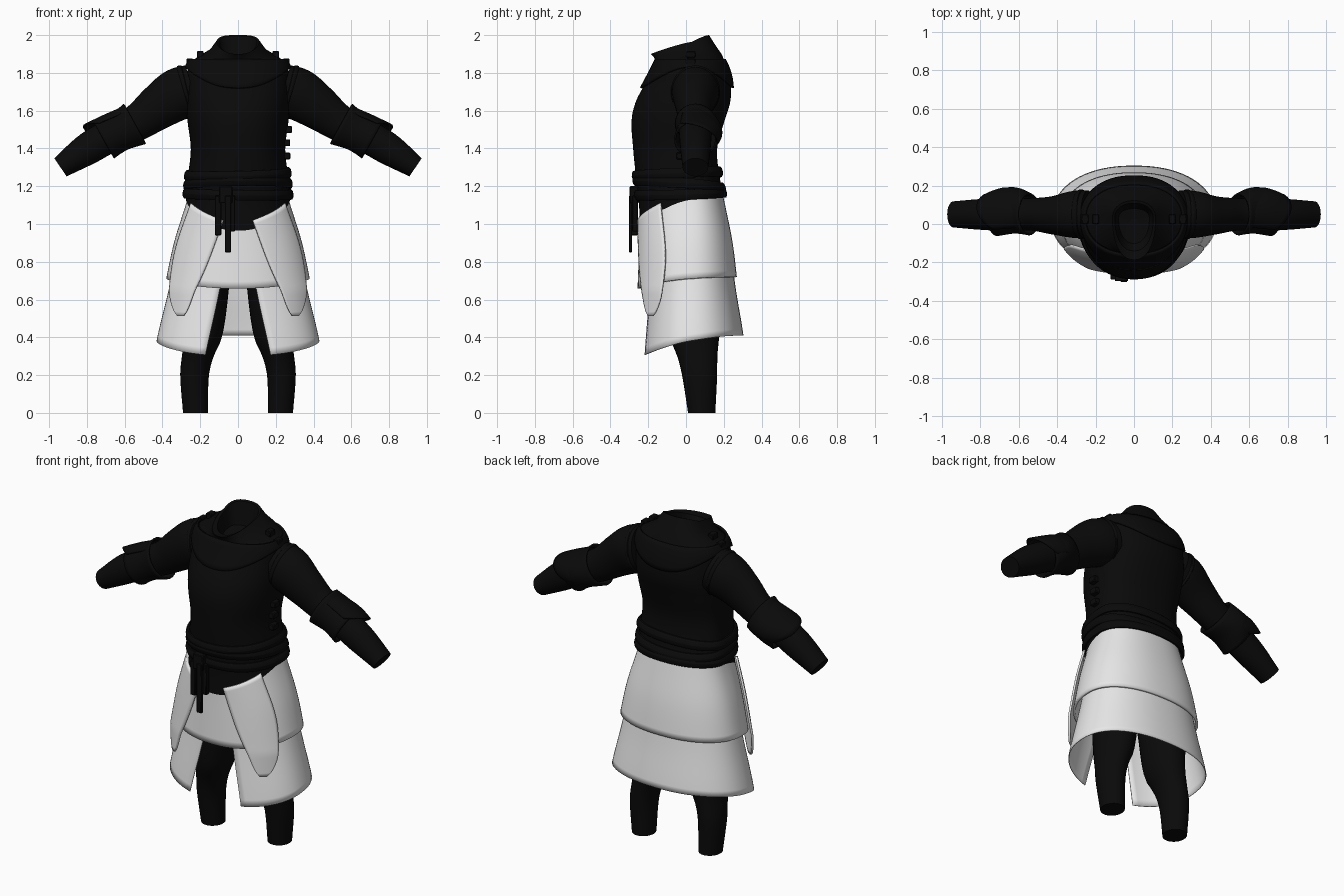
import bpy, bmesh, math
from math import sin, cos, pi

old = bpy.data.objects.get("Cube")
if old:
    bpy.data.objects.remove(old, do_unlink=True)


def material(name, rgb):
    m = bpy.data.materials.new(name)
    m.use_nodes = True
    m.diffuse_color = (*rgb, 1)
    bsdf = m.node_tree.nodes["Principled BSDF"]
    bsdf.inputs["Base Color"].default_value = (*rgb, 1)
    bsdf.inputs["Roughness"].default_value = 0.8
    return m


BLACK = material("black cloth", (0.003, 0.003, 0.003))
PALE = material("pale cloth", (0.8, 0.8, 0.8))
made = []


def finish(name, bm, mat, thick=0):
    bmesh.ops.recalc_face_normals(bm, faces=bm.faces)
    me = bpy.data.meshes.new(name)
    bm.to_mesh(me)
    bm.free()
    me.materials.append(mat)
    ob = bpy.data.objects.new(name, me)
    bpy.context.collection.objects.link(ob)
    if thick:
        mod = ob.modifiers.new("thickness", "SOLIDIFY")
        mod.thickness, mod.offset = thick, 0
    made.append(ob)
    return ob


def sheet(name, f, nu, nv, mat, closed=True, caps=False, thick=0):
    """Grid surface from f(u, v); u runs round the body when closed."""
    bm = bmesh.new()
    cols = nu if closed else nu + 1
    g = [[bm.verts.new(f(i / nu, j / nv)) for i in range(cols)] for j in range(nv + 1)]
    for j in range(nv):
        for i in range(nu):
            k = (i + 1) % cols
            bm.faces.new((g[j][i], g[j][k], g[j + 1][k], g[j + 1][i]))
    if caps:
        bm.faces.new(g[0])
        bm.faces.new(g[-1])
    return finish(name, bm, mat, thick)


def smooth(table, t):
    """Smooth interpolation of rows (t, values...)."""
    n = len(table)
    t = min(max(t, table[0][0]), table[-1][0])
    i = max(k for k in range(n - 1) if table[k][0] <= t)
    a, b = table[i], table[i + 1]
    p, q = table[max(i - 1, 0)], table[min(i + 2, n - 1)]
    h = b[0] - a[0]
    s = (t - a[0]) / h
    out = []
    for c in range(1, len(a)):
        ma = (b[c] - p[c]) / (b[0] - p[0]) * h
        mb = (q[c] - a[c]) / (q[0] - a[0]) * h
        out.append((2*s**3 - 3*s*s + 1)*a[c] + (s**3 - 2*s*s + s)*ma
                   + (3*s*s - 2*s**3)*b[c] + (s**3 - s*s)*mb)
    return out


def around(th, z, rx, yf, yb, grow=0.0):
    """Point on a body outline; angle 0 faces the front."""
    mid, p = 0.03, 0.9
    x = math.copysign(abs(sin(th)) ** p, sin(th)) * (rx + grow)
    c = abs(cos(th)) ** p
    y = mid - c * (mid - yf + grow) if cos(th) > 0 else mid + c * (yb - mid + grow)
    return (x, y, z)


def front(th, k):
    return ((1 + cos(th)) / 2) ** k


def mix(a, b, t):
    return a + (b - a) * t


# Outlines: height, half width, front y, back y
TORSO = [(0.95, .305, -.25, .22), (1.1, .278, -.248, .208), (1.25, .265, -.265, .178),
         (1.4, .25, -.28, .165), (1.55, .268, -.288, .205), (1.65, .275, -.265, .235),
         (1.75, .272, -.212, .235), (1.83, .265, -.17, .215), (1.87, .245, -.15, .195)]
UPPER = [(0.65, .385, -.25, .27), (0.9, .332, -.24, .24), (1.1, .27, -.232, .2), (1.17, .25, -.22, .185)]
LOWER = [(0.28, .445, -.235, .31), (0.4, .425, -.222, .303), (0.65, .365, -.195, .262), (0.85, .32, -.18, .235)]


def torso_at(th, z, grow=0.0):
    return around(th, z, *smooth(TORSO, z), grow)


# Tunic body, with a hem dipping at the front
def tunic(u, v):
    th = 2 * pi * u
    return torso_at(th, mix(1.15 - .185 * front(th, 3.2), 1.87, v))


sheet("tunic", tunic, 64, 28, BLACK)


# Shoulder mantle
def mantle(u, v):
    th = 2 * pi * u
    return torso_at(th, mix(1.83 - .11 * cos(th) ** 2, 1.87, v), .01)


sheet("mantle", mantle, 64, 6, BLACK, thick=.012)

# Collar, rising to the back and hollow inside: base z, front drop, outline
COLLAR = [(1.85, .01, .27, -.165, .212), (1.905, .05, .205, -.16, .185), (1.94, .06, .15, -.168, .16),
          (2.0, .1, .112, -.187, .122), (1.995, .1, .1, -.14, .108), (1.86, .02, .08, -.1, .08),
          (1.85, .01, .01, .01, .04)]


def collar(u, v):
    th = 2 * pi * u
    z, drop, *shape = COLLAR[round(v * 6)]
    return around(th, z - drop * front(th, 1.5), *shape)


sheet("collar", collar, 48, 6, BLACK, caps=True)

# Wrapped belts
for n, (z0, tilt) in enumerate([(1.265, .012), (1.21, -.012), (1.16, .015)]):
    def belt(u, v, z0=z0, tilt=tilt):
        th, a = 2 * pi * u, 2 * pi * v
        z = z0 - tilt * cos(th) + .008 * sin(th + n)
        return torso_at(th, z + .028 * sin(a), .008 + .014 * cos(a))
    sheet(f"belt_{n + 1}", belt, 56, 10, BLACK)


# Upper skirt with thick hem
def upper_skirt(u, v):
    th = 2 * pi * u
    z = mix(.718 - .06 * front(th, 3), 1.17, v)
    return around(th, z, *smooth(UPPER, z))


sheet("upper_skirt", upper_skirt, 64, 14, PALE, thick=.014)


# Lower skirt, split at the front
def lower_skirt(u, v):
    gap = mix(.36, .16, v)
    th = mix(gap, 2 * pi - gap, u)
    z = mix(.41 - .11 * front(th, 2), .85, v)
    return around(th, z, *smooth(LOWER, z))


sheet("lower_skirt", lower_skirt, 64, 14, PALE, closed=False, thick=.005)

# Pointed front flaps: distance down, inner angle, outer angle
FLAP = [(0, .21, 1.0), (.45, .40, 1.12), (.8, .59, 1.06), (.94, .68, .96), (1, .75, .86)]
# Arm: distance along, x, z, radius across, radius in y, y centre
ARM = [(0, .24, 1.71, .135, .125, .05), (.15, .32, 1.685, .138, .122, .05), (.3, .42, 1.62, .12, .1, .045),
       (.45, .53, 1.54, .098, .085, .05), (.65, .69, 1.46, .088, .085, .05), (.8, .8, 1.395, .084, .08, .05),
       (1, .94, 1.3, .058, .068, .05)]
# Leg: height, x, y, radius x, radius y
LEG = [(0, .225, .083, .066, .072), (.2, .23, .072, .076, .093), (.3, .213, .06, .084, .106),
       (.4, .185, .045, .1, .13), (.65, .167, .04, .118, .15), (1.0, .14, .02, .12, .17)]


def arm_point(t, ang, grow=0.0, back=0.0):
    x, z, rn, ry, yc = smooth(ARM, t)
    x2, z2 = smooth(ARM, min(t + .02, 1))[:2]
    x1, z1 = smooth(ARM, max(t - .02, 0))[:2]
    d = math.hypot(x2 - x1, z2 - z1)
    n = (rn + grow) * cos(ang)
    ry += grow + (back if sin(ang) > 0 else 0)
    return (x + n * (z1 - z2) / d, yc + ry * sin(ang), z + n * (x2 - x1) / d)


for side, s in (("left", 1), ("right", -1)):
    def flap(u, v):
        a, b = smooth(FLAP, v)
        th = mix(a, b, u)
        z = mix(1.02 + .09 * u, .512, v)
        x, y, z = around(th, z, *smooth(UPPER, z), .022)
        return (s * x, y, z)

    def sleeve(u, v):
        x, y, z = arm_point(v, 2 * pi * u)
        return (s * x, y, z)

    def elbow_cuff(u, v):
        # flared at both ends, with a bulge over the elbow
        flare = .004 + .03 * abs(v - .45) ** 1.3
        x, y, z = arm_point(mix(.47, .68, v), 2 * pi * u, flare + .006, .042 * sin(pi * v))
        return (s * x, y, z)

    def elbow_plate(u, v):
        ang = mix(-.75, 1.9, u)
        reach = 1 - .5 * abs(2 * u - 1) ** 2
        x, y, z = arm_point(mix(.5, .56 + .19 * reach, v), ang, .014 + .016 * v, .03 * sin(pi * v))
        return (s * x, y, z)

    def armhole(u, v):
        a = 2 * pi * v
        x, y, z = arm_point(.07 + .02 * sin(a), 2 * pi * u, .006 * cos(a))
        return (s * x, y, z)

    def leg(u, v):
        x, y, rx, ry = smooth(LEG, v)
        return (s * (x + rx * cos(2 * pi * u)), y + ry * sin(2 * pi * u), v)

    sheet(f"{side}_flap", flap, 14, 24, PALE, closed=False, thick=.012)
    sheet(f"{side}_sleeve", sleeve, 32, 28, BLACK, caps=True)
    sheet(f"{side}_elbow_cuff", elbow_cuff, 32, 10, BLACK, thick=.01)
    sheet(f"{side}_elbow_plate", elbow_plate, 16, 8, BLACK, closed=False, thick=.008)
    sheet(f"{side}_armhole_seam", armhole, 32, 8, BLACK)
    sheet(f"{side}_leg", leg, 28, 24, BLACK, caps=True)


def block(name, lo, hi):
    bm = bmesh.new()
    bmesh.ops.create_cube(bm, size=1)
    for v in bm.verts:
        v.co = [mix(a, b, c + .5) for a, b, c in zip(lo, hi, v.co)]
    bmesh.ops.bevel(bm, geom=bm.edges[:], offset=.004, segments=1, affect="EDGES")
    return finish(name, bm, BLACK)


# Belt knot and hanging ends
block("belt_knot", (-.1, -.298, 1.11), (-.03, -.25, 1.2))
block("short_belt_end", (-.122, -.29, .94), (-.088, -.255, 1.15))
block("long_belt_end", (-.07, -.303, .85), (-.036, -.285, 1.15))
block("middle_belt_end", (-.055, -.285, .96), (-.015, -.255, 1.15))

# Side buckles
for n, z in enumerate((1.36, 1.43, 1.5)):
    x = torso_at(pi / 2, z)[0]
    block(f"side_buckle_{n + 1}", (x - .02, -.05, z - .018), (x + .025, .0, z + .018))

# Shoulder studs at the mantle edge
for s in (1, -1):
    for x, z in ((.2, 1.9), (.255, 1.86)):
        block("mantle_stud", (s * x - .018, .0, z - .02), (s * x + .018, .05, z + .015))

# Smooth shading with crisp edges
bpy.ops.object.select_all(action="DESELECT")
for ob in made:
    ob.select_set(True)
bpy.context.view_layer.objects.active = made[0]
bpy.ops.object.shade_smooth_by_angle(angle=math.radians(40))
